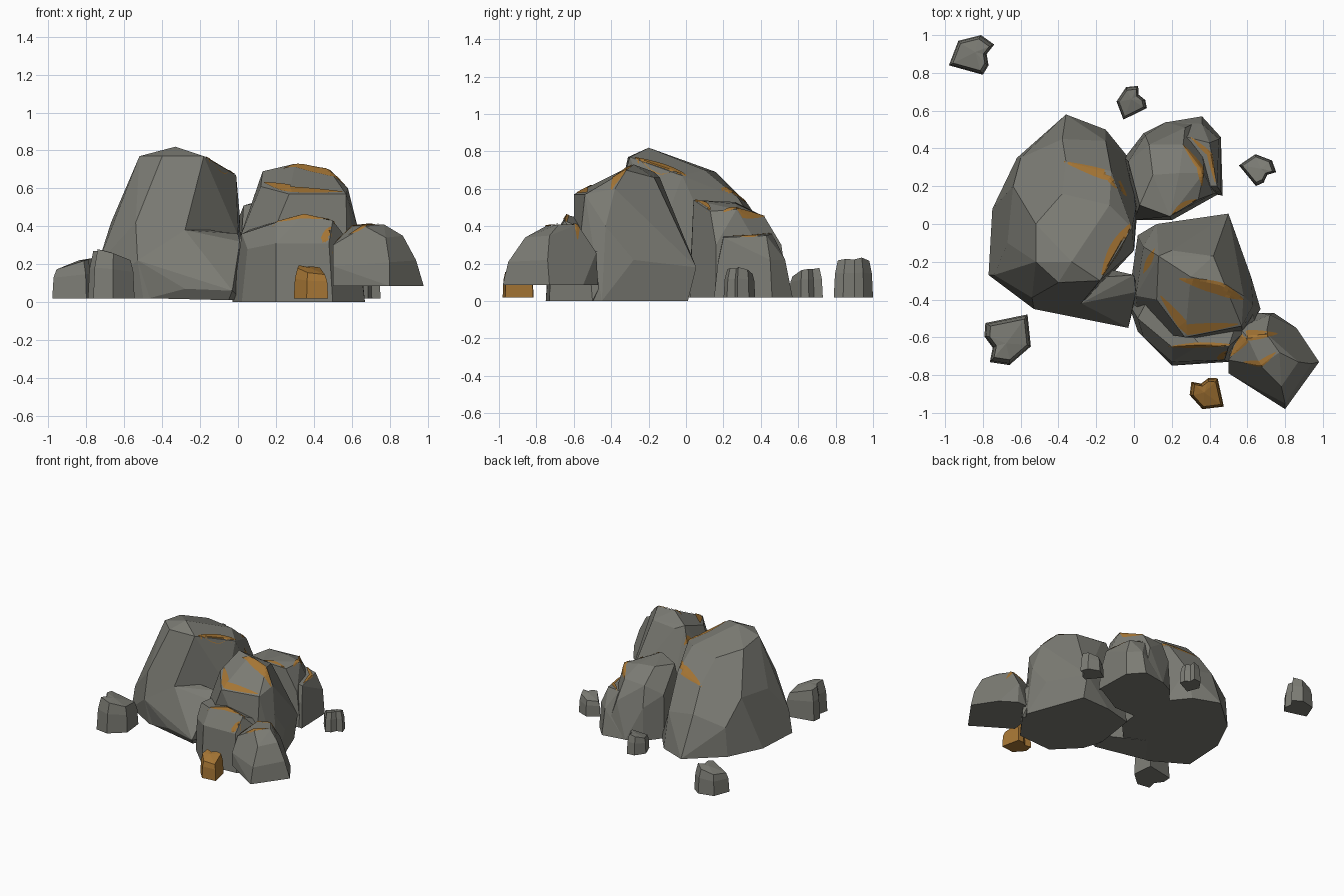
import bpy, bmesh, math
from mathutils import Vector, Matrix
from mathutils.bvhtree import BVHTree

default = bpy.data.objects.get("Cube")
if default:
    bpy.data.objects.remove(default, do_unlink=True)


def material(name, colour):
    mat = bpy.data.materials.new(name)
    mat.use_nodes = True
    mat.diffuse_color = (*colour, 1)
    mat.node_tree.nodes["Principled BSDF"].inputs["Base Color"].default_value = (*colour, 1)
    return mat


STONE = material("stone grey", (.2, .2, .175))
OCHRE = material("ochre lichen", (.38, .18, .035))


def make_object(name, bm, mat):
    mesh = bpy.data.meshes.new(name)
    bmesh.ops.recalc_face_normals(bm, faces=bm.faces)
    bm.to_mesh(mesh)
    bm.free()
    mesh.materials.append(mat)
    obj = bpy.data.objects.new(name, mesh)
    bpy.context.collection.objects.link(obj)
    return obj


def boulder(name, corners):
    """Faceted rock: hull of its corners with nearly flat facets merged."""
    bm = bmesh.new()
    for corner in corners:
        bm.verts.new(corner)
    bmesh.ops.convex_hull(bm, input=bm.verts)
    loose = [v for v in bm.verts if not v.link_faces]
    bmesh.ops.delete(bm, geom=loose, context="VERTS")
    bmesh.ops.dissolve_limit(bm, angle_limit=math.radians(9),
                             verts=bm.verts, edges=bm.edges)
    return make_object(name, bm, STONE)


def pebble(name, place, size, turn, mat=STONE):
    """Small notched stone lofted from one outline, with a tilted crown."""
    outline = [(-.11, -.06), (-.06, .07), (.06, .1), (.13, .05),
               (.09, 0), (.1, -.06), (.07, -.11)]
    levels = [(0, 1, 0), (.12, .94, .1), (.18, .8, .25)]
    bm = bmesh.new()
    rings = [[bm.verts.new((x * s, y * s, z + tilt * x)) for x, y in outline]
             for z, s, tilt in levels]
    count = len(outline)
    for low, high in zip(rings, rings[1:]):
        for i in range(count):
            j = (i + 1) % count
            bm.faces.new((low[i], low[j], high[j], high[i]))
    bm.faces.new(rings[0][::-1])
    peak = bm.verts.new((.03, .01, .2))
    for i in range(count):
        bm.faces.new((rings[-1][i], rings[-1][(i + 1) % count], peak))
    bm.transform(Matrix.Translation((*place, .02))
                 @ Matrix.Rotation(math.radians(turn), 4, "Z")
                 @ Matrix.Scale(size, 4))
    return make_object(name, bm, mat)


# Large left boulder and its front foot
rocks = [boulder("large_boulder", [
    # crown
    (-.52, -.2, .77), (-.33, -.2, .82), (-.18, -.3, .77), (-.4, -.31, .77),
    (-.52, 0, .74), (-.13, .1, .7), (-.01, -.02, .67), (-.38, .16, .69),
    # shoulders
    (-.67, -.1, .42), (-.64, .2, .45), (-.36, .33, .52), (-.12, .28, .55),
    (.01, .08, .45), (-.54, -.39, .42), (-.28, -.42, .38), (0, -.14, .35),
    (-.38, .45, .34), (-.15, .44, .3), (-.6, .35, .25),
    # foot line
    (-.74, -.27, .2), (-.77, -.27, .02), (-.75, .08, .02), (-.62, .35, .02),
    (-.36, .58, .02), (-.15, .5, .02), (-.02, .34, .02), (.02, .1, .02),
    (0, -.14, .02), (-.53, -.45, .22), (-.5, -.43, .02), (-.28, -.44, .02),
])]
rocks.append(boulder("large_boulder_foot", [
    (-.28, -.42, .38), (-.15, -.28, .38), (0, -.27, .36), (.01, -.36, .32),
    (-.12, -.48, .23), (-.03, -.55, .06), (-.05, -.51, .01), (.02, -.35, .01),
    (-.53, -.45, .22), (-.28, -.5, .07), (-.47, -.43, .02), (-.3, -.2, .02),
]))

# Tall right boulder with a lower step in front
rocks.append(boulder("tall_boulder", [
    (.13, -.17, .69), (.3, -.28, .73), (.48, -.32, .7), (.58, -.38, .6),
    (.57, -.54, .57), (.27, -.6, .57), (.12, -.4, .61), (.2, -.14, .66),
    (.42, -.17, .66), (.37, -.04, .42), (.63, -.43, .4), (.62, -.28, .22),
    (.01, -.38, .34), (.05, -.12, .42), (.5, .055, .18), (.12, 0, .22),
    (.02, -.06, 0), (-.03, -.4, 0), (.03, -.56, 0), (.58, -.6, 0),
    (.67, -.45, 0), (.5, .01, 0), (.25, 0, 0),
]))
rocks.append(boulder("tall_boulder_step", [
    (.2, -.65, .42), (.35, -.64, .46), (.5, -.65, .43), (.02, -.5, .36),
    (.05, -.6, .28), (.2, -.73, .31), (.2, -.75, 0), (.48, -.72, .31),
    (.5, -.73, 0), (.64, -.52, .25), (.67, -.5, 0), (.02, -.57, 0),
    (-.03, -.42, 0), (.6, -.35, .3), (.1, -.35, .4),
]))

# Back right boulder with a lower ledge on its outer side
rocks.append(boulder("back_boulder", [
    (.03, .1, .51), (.19, .04, .54), (.1, .26, .53), (.24, .27, .52),
    (.26, .42, .45), (.08, .42, .44), (.34, .13, .48), (.37, .27, .49),
    (-.03, .33, .36), (.06, .47, .28), (.27, .51, .3), (.42, .16, .3),
    (0, .02, .1), (0, .02, .02), (-.05, .35, .02), (.05, .48, .02),
    (.17, .54, .02), (.35, .55, .02), (.45, .16, .02), (.2, .02, .02),
]))
rocks.append(boulder("back_boulder_ledge", [
    (.28, .46, .36), (.4, .43, .35), (.44, .2, .34), (.3, .2, .36),
    (.36, .53, .22), (.45, .45, .22), (.46, .17, .2), (.36, .57, .02),
    (.46, .46, .02), (.47, .15, .02), (.18, .54, .02), (.2, .2, .02),
]))

# Low front right boulder, raised off the ground
rocks.append(boulder("low_boulder", [
    (.6, -.6, .4), (.7, -.58, .41), (.77, -.68, .41), (.67, -.75, .4),
    (.5, -.72, .3), (.56, -.55, .31), (.72, -.48, .26), (.87, -.73, .35),
    (.78, -.86, .34), (.94, -.74, .22), (.8, -.95, .21), (.5, -.79, .19),
    (.5, -.79, .085), (.53, -.58, .085), (.66, -.47, .085), (.74, -.47, .085),
    (.86, -.55, .085), (.98, -.73, .085), (.8, -.98, .085),
]))

# Scattered pebbles
pebble("front_left_pebble", (-.65, -.605), 1.22, 207)
pebble("back_left_pebble", (-.87, .9), 1, 0)
pebble("back_pebble", (-.025, .64), .74, 42)
pebble("right_pebble", (.65, .3), .76, -35)
pebble("ochre_pebble", (.39, -.91), .82, 118, OCHRE)

# Combined surface used to lay the lichen streaks on the rocks
surfaces = []
for rock in rocks:
    bm = bmesh.new()
    bm.from_mesh(rock.data)
    surfaces.append(BVHTree.FromBMesh(bm))
    bm.free()


def drop(point):
    """Highest point of the rocks below the given plan position."""
    start, down = Vector((point.x, point.y, 2)), Vector((0, 0, -1))
    hits = [tree.ray_cast(start, down)[0] for tree in surfaces]
    hits = [hit for hit in hits if hit]
    return max(hits, key=lambda hit: hit.z) + Vector((0, 0, .006)) if hits else None


def streak(name, path, width):
    """Thin tapering strip that follows the rock surface along a path."""
    path = [Vector(p) for p in path]
    bm = bmesh.new()
    rows, steps = [], 6
    total = (len(path) - 1) * steps
    for k in range(total + 1):
        seg = min(k // steps, len(path) - 2)
        a, b = path[seg], path[seg + 1]
        side = (b - a).orthogonal().normalized()
        centre = a.lerp(b, k / steps - seg)
        half = width / 2 * (.12 + math.sin(math.pi * k / total))
        row = [drop(centre + side * half * t) for t in (-1, -.5, 0, .5, 1)]
        rows.append([bm.verts.new(p) if p else None for p in row])
    for r, s in zip(rows, rows[1:]):
        for i in range(len(r) - 1):
            quad = (r[i], r[i + 1], s[i + 1], s[i])
            # leave out pieces that would hang between two rocks
            if all(quad):
                heights = [v.co.z for v in quad]
                if max(heights) - min(heights) < .06:
                    bm.faces.new(quad)
    loose = [v for v in bm.verts if not v.link_faces]
    bmesh.ops.delete(bm, geom=loose, context="VERTS")
    make_object(name, bm, OCHRE)


# Ochre lichen along the upper edges
streak("large_boulder_back_streak", [(-.37, .33), (-.12, .25), (-.04, .15)], .05)
streak("large_boulder_side_streak", [(-.17, -.27), (-.09, -.13), (-.02, .0)], .07)
streak("tall_boulder_crown_streak", [(.24, -.29), (.45, -.34), (.58, -.4)], .06)
streak("tall_boulder_brow_streak", [(.14, -.38), (.28, -.56), (.55, -.53)], .05)
streak("tall_boulder_left_streak", [(.05, -.26), (.11, -.13)], .03)
streak("tall_boulder_step_streak", [(.18, -.65), (.35, -.64), (.54, -.64)], .025)
streak("tall_boulder_corner_streak", [(.43, -.725), (.51, -.67)], .03)
streak("back_boulder_crown_streak", [(.26, .42), (.35, .3), (.36, .2)], .03)
streak("back_boulder_ledge_streak", [(.3, .46), (.4, .37), (.43, .22)], .025)
streak("back_boulder_front_streak", [(.2, .05), (.33, .13)], .045)
streak("low_boulder_streak", [(.51, -.7), (.6, -.59), (.76, -.58)], .05)
streak("low_boulder_front_streak", [(.58, -.73), (.67, -.74), (.75, -.68)], .03)
